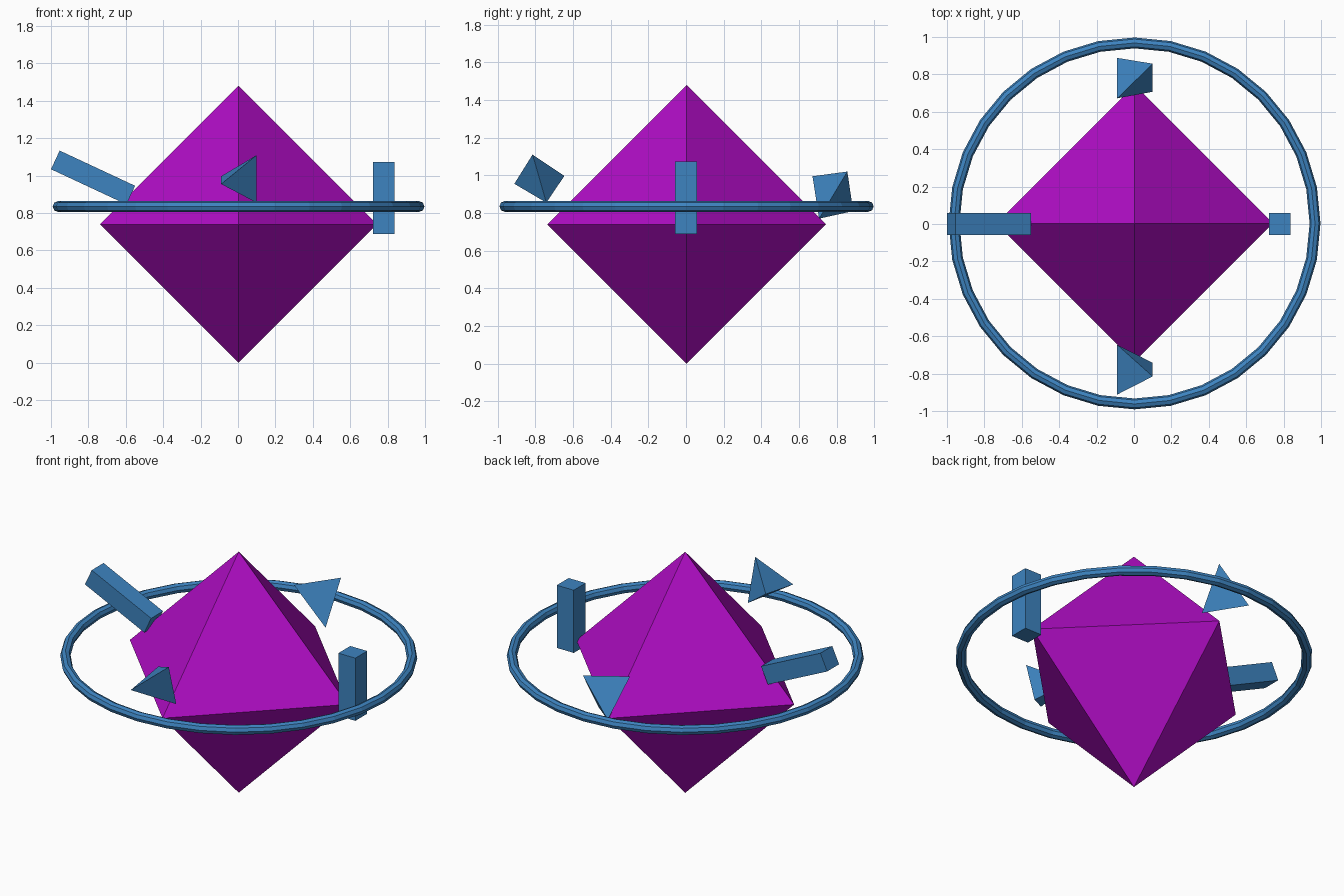
import bpy, bmesh, math
from mathutils import Matrix, Vector

cube = bpy.data.objects.get("Cube")
if cube:
    bpy.data.objects.remove(cube, do_unlink=True)


def make_material(name, rgb):
    mat = bpy.data.materials.new(name)
    mat.use_nodes = True
    color = (*rgb, 1.0)
    mat.diffuse_color = color
    mat.node_tree.nodes["Principled BSDF"].inputs["Base Color"].default_value = color
    return mat


magenta = make_material("magenta", (0.43, 0.004, 0.55))
blue = make_material("blue", (0.047, 0.23, 0.53))


def add_object(name, bm, mat):
    bmesh.ops.recalc_face_normals(bm, faces=bm.faces)
    mesh = bpy.data.meshes.new(name)
    bm.to_mesh(mesh)
    bm.free()
    mesh.materials.append(mat)
    obj = bpy.data.objects.new(name, mesh)
    bpy.context.scene.collection.objects.link(obj)
    return obj


def hull(name, points, mat):
    bm = bmesh.new()
    for p in points:
        bm.verts.new(p)
    bmesh.ops.convex_hull(bm, input=bm.verts)
    return add_object(name, bm, mat)


def bar(name, center, size, tilt, mat):
    bm = bmesh.new()
    turn = Matrix.Rotation(math.radians(tilt), 4, "Y")
    bmesh.ops.create_cube(bm, size=1, matrix=Matrix.Translation(center) @ turn @ Matrix.Diagonal((*size, 1)))
    return add_object(name, bm, mat)


# Central octahedral crystal
R = 0.74
center = Vector((0.003, 0.003, R))
axes = [Vector(row) for row in Matrix.Identity(3)]
hull("crystal", [center + axis * s * R for axis in axes for s in (-1, 1)], magenta)

# Surrounding ring
bpy.ops.mesh.primitive_torus_add(major_segments=32, minor_segments=8, major_radius=0.965,
                                 minor_radius=0.029, location=(0.003, 0.003, 0.835))
ring = bpy.context.object
ring.name = "ring"
ring.data.materials.append(blue)

# Floating bars at the sides
bar("upright_bar", (0.78, 0, 0.88), (0.115, 0.115, 0.385), 0, blue)
bar("tilted_bar", (-0.775, 0, 0.99), (0.445, 0.115, 0.11), 25, blue)

# Floating tetrahedral shards at the front and back
hull("front_shard", [(0.1, -0.815, 1.11), (0.1, -0.742, 0.855),
                     (-0.09, -0.912, 0.955), (-0.09, -0.646, 0.997)], blue)
hull("back_shard", [(0.1, 0.857, 1.02), (0.1, 0.707, 0.77),
                    (-0.09, 0.672, 0.995), (-0.09, 0.888, 0.81)], blue)
